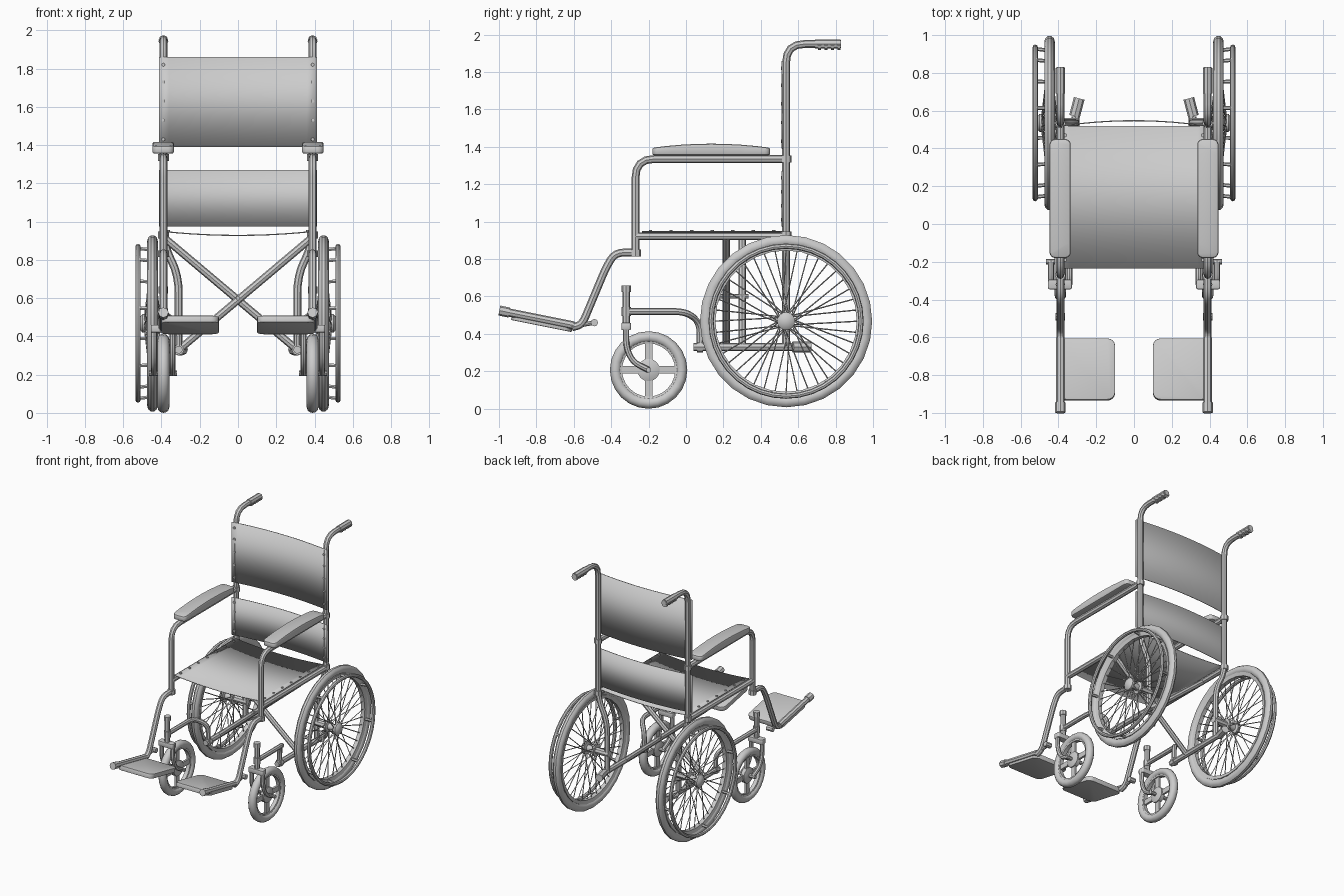
import bpy, bmesh, math
from mathutils import Vector, Matrix

cube = bpy.data.objects.get("Cube")
if cube:
    bpy.data.objects.remove(cube)

grey = bpy.data.materials.new("plain grey")
grey.use_nodes = True
grey.diffuse_color = (0.6, 0.6, 0.6, 1)
grey.node_tree.nodes["Principled BSDF"].inputs["Base Color"].default_value = (0.6, 0.6, 0.6, 1)


def finish(obj, mirror):
    """Material, edge-aware smoothing and the matching part on the other side."""
    obj.data.materials.clear()
    obj.data.materials.append(grey)
    bpy.ops.object.select_all(action='DESELECT')
    obj.select_set(True)
    bpy.context.view_layer.objects.active = obj
    bpy.ops.object.shade_smooth_by_angle(angle=math.radians(35))
    if mirror:
        obj.modifiers.new("other side", 'MIRROR')
    return obj


def mesh_object(name, bm, mirror=True):
    bmesh.ops.recalc_face_normals(bm, faces=bm.faces)
    mesh = bpy.data.meshes.new(name)
    bm.to_mesh(mesh)
    bm.free()
    obj = bpy.data.objects.new(name, mesh)
    bpy.context.collection.objects.link(obj)
    return finish(obj, mirror)


def rounded(points, bend):
    """Replace each inner corner of a path with a short arc."""
    pts = [Vector(p) for p in points]
    out = [pts[0]]
    for a, b, c in zip(pts, pts[1:], pts[2:]):
        start = b + (a - b).normalized() * min(bend, (a - b).length * 0.45)
        end = b + (c - b).normalized() * min(bend, (c - b).length * 0.45)
        for i in range(5):
            t = i / 4
            out.append(start * (1 - t) ** 2 + b * 2 * t * (1 - t) + end * t * t)
    return out + [pts[-1]]


def tubes(name, paths, radius, bend=0.07, mirror=True, sides=2):
    curve = bpy.data.curves.new(name, 'CURVE')
    curve.dimensions = '3D'
    curve.bevel_depth = radius
    curve.bevel_resolution = sides
    curve.use_fill_caps = True
    for path in paths:
        pts = rounded(path, bend)
        spline = curve.splines.new('POLY')
        spline.points.add(len(pts) - 1)
        for sp, p in zip(spline.points, pts):
            sp.co = (*p, 1)
    obj = bpy.data.objects.new(name, curve)
    bpy.context.collection.objects.link(obj)
    bpy.ops.object.select_all(action='DESELECT')
    obj.select_set(True)
    bpy.context.view_layer.objects.active = obj
    bpy.ops.object.convert(target='MESH')
    return finish(bpy.context.view_layer.objects.active, mirror)


def lathe(name, profile, centre, steps):
    """Spin a closed (x, radius) outline around a sideways axle."""
    bm = bmesh.new()
    y, z = centre
    rings = []
    for i in range(steps):
        a = math.tau * i / steps
        rings.append([bm.verts.new((x, y + r * math.sin(a), z + r * math.cos(a))) for x, r in profile])
    n = len(profile)
    for i in range(steps):
        p, q = rings[i], rings[(i + 1) % steps]
        for j in range(n):
            k = (j + 1) % n
            bm.faces.new((p[j], q[j], q[k], p[k]))
    bmesh.ops.remove_doubles(bm, verts=bm.verts, dist=0.0001)
    return mesh_object(name, bm)


def oval(x, r, half_x, half_r, n=10):
    return [(x + half_x * math.cos(math.tau * i / n), r + half_r * math.sin(math.tau * i / n)) for i in range(n)]


def solid(name, outline, z0, z1, matrix=Matrix(), bevel=0.01):
    """Extrude a flat outline upwards and soften its edges."""
    bm = bmesh.new()
    face = bm.faces.new([bm.verts.new((x, y, z0)) for x, y in outline])
    top = bmesh.ops.extrude_face_region(bm, geom=[face])
    bmesh.ops.translate(bm, vec=(0, 0, z1 - z0), verts=[v for v in top["geom"] if isinstance(v, bmesh.types.BMVert)])
    rim = [e for e in bm.edges if e.verts[0].co.z == e.verts[1].co.z]
    if bevel:
        bmesh.ops.bevel(bm, geom=rim, offset=bevel, segments=2, affect='EDGES', profile=0.5)
    bmesh.ops.transform(bm, matrix=matrix, verts=bm.verts)
    return mesh_object(name, bm)


def rounded_rect(x0, x1, y0, y1, r):
    pts = []
    for cx, cy, start in ((x1 - r, y1 - r, 0), (x0 + r, y1 - r, 90), (x0 + r, y0 + r, 180), (x1 - r, y0 + r, 270)):
        for i in range(5):
            a = math.radians(start + i * 22.5)
            pts.append((cx + r * math.cos(a), cy + r * math.sin(a)))
    return pts


def sling(name, point, thickness=0.006):
    """Thin cloth sheet whose middle hangs away from its two side edges."""
    bm = bmesh.new()
    rows = [[bm.verts.new(point(i / 8 - 1, v)) for i in range(17)] for v in (0, 1)]
    for i in range(16):
        bm.faces.new((rows[0][i], rows[0][i + 1], rows[1][i + 1], rows[1][i]))
    obj = mesh_object(name, bm, False)
    mod = obj.modifiers.new("thickness", 'SOLIDIFY')
    mod.thickness = thickness
    mod.offset = 0
    return obj


SIDE, POST, R = 0.39, 0.535, 0.021

# Main tubing
tubes("back_post", [[(SIDE, 0.83, 1.95), (SIDE, POST, 1.95), (SIDE, POST, 0.88),
                     (0.31, POST, 0.72), (0.31, POST, 0.33)]], R, 0.1)
tubes("armrest_tube", [[(SIDE, POST, 1.335), (SIDE, -0.27, 1.335), (SIDE, -0.27, 0.82)]], R, 0.1)
tubes("seat_rail", [[(SIDE, -0.27, 0.922), (SIDE, POST, 0.922)]], R)
tubes("caster_arm", [[(SIDE, -0.32, 0.52), (SIDE, 0, 0.52), (0.31, 0.075, 0.46), (0.31, 0.075, 0.33)]], 0.018)
tubes("lower_rail", [[(0.31, 0.04, 0.33), (0.31, 0.57, 0.33)]], R)
tubes("tipping_peg", [[(0.315, 0.57, 0.33), (0.29, 0.665, 0.33)]], 0.029)
for s, y in ((1, 0.215), (-1, 0.3)):
    tubes("cross_brace", [[(s * 0.385, y, 0.915), (-s * 0.315, y, 0.325)]], 0.02, mirror=False)
tubes("brace_bolt", [[(0, 0.18, 0.6), (0, 0.335, 0.6)]], 0.012, mirror=False)
tubes("frame_collar", [[(SIDE, POST, z - 0.018), (SIDE, POST, z + 0.018)] for z in (1.335, 0.93)]
      + [[(SIDE, -0.27, 0.815), (SIDE, -0.27, 0.85)], [(0.31, 0.06, 0.33), (0.31, 0.09, 0.33)]], 0.029)

# Push handle grips with finger ridges
tubes("grip", [[(SIDE, 0.69, 1.95), (SIDE, 0.825, 1.95)]], 0.025)
tubes("grip_ridge", [[(SIDE, y, 1.943), (SIDE, y + 0.016, 1.943)] for y in (0.705, 0.74, 0.775, 0.81)], 0.026)

# Cloth seat and back
sling("seat", lambda u, v: (u * 0.385, -0.235 + v * 0.755, 0.928 + 0.02 * u * u))
for name, low, high in (("upper_back", 1.39, 1.86), ("lower_back", 0.975, 1.27)):
    sling(name, lambda u, v: (u * 0.413, 0.547 - 0.033 * u * u, low + v * (high - low)))
tubes("seat_rivet", [[(0.365, -0.19 + i * 0.11, 0.944), (0.365, -0.19 + i * 0.11, 0.955)] for i in range(7)], 0.009)
tubes("back_rivet", [[(SIDE, 0.507, z), (SIDE, 0.519, z)]
                     for z in (1.01, 1.085, 1.16, 1.235, 1.43, 1.53, 1.63, 1.73, 1.82)], 0.009)

# Arched armrest pads
pad = solid("armrest_pad", rounded_rect(0.335, 0.447, -0.18, 0.45, 0.03), 1.355, 1.395)
bm = bmesh.new()
bm.from_mesh(pad.data)
for i in range(1, 8):
    bmesh.ops.bisect_plane(bm, geom=bm.verts[:] + bm.edges[:] + bm.faces[:],
                           plane_co=(0, -0.18 + i * 0.63 / 8, 0), plane_no=(0, 1, 0))
for v in bm.verts:
    if v.co.z > 1.37:
        v.co.z += 0.022 * (1 - ((v.co.y - 0.135) / 0.315) ** 2)
bm.to_mesh(pad.data)
bm.free()

# Footrests
tubes("footrest_hanger", [[(SIDE, -0.26, 0.835), (SIDE, -0.38, 0.835), (SIDE, -0.43, 0.75),
                           (SIDE, -0.555, 0.45), (SIDE, -0.61, 0.435)]], R, 0.05)
tubes("footrest_bar", [[(SIDE, -0.6, 0.445), (SIDE, -0.99, 0.523)]], 0.022)
tubes("footrest_tip", [[(SIDE, -0.945, 0.514), (SIDE, -0.998, 0.525)]], 0.027)
tubes("footrest_bolt", [[(SIDE, -0.56, 0.448), (SIDE, -0.49, 0.46)]], 0.012)
tubes("footrest_knob", [[(SIDE - 0.025, -0.49, 0.46), (SIDE + 0.025, -0.49, 0.46)]], 0.02)
tilt = Matrix.Translation((0, -0.77, 0.462)) @ Matrix.Rotation(math.radians(-11.3), 4, 'X')
solid("foot_plate", rounded_rect(0.1, 0.4, -0.165, 0.165, 0.04), -0.02, 0.015, tilt, 0.004)

# Large rear wheels
AXLE = (POST, 0.468)


def around(x, r, a):
    return (x, AXLE[0] + r * math.sin(a), AXLE[1] + r * math.cos(a))


lathe("rear_tyre", oval(0.447, 0.43, 0.028, 0.032), AXLE, 28)
lathe("rear_rim", [(0.425, 0.405), (0.469, 0.405), (0.463, 0.378), (0.431, 0.378)], AXLE, 28)
lathe("hand_rim", oval(0.523, 0.401, 0.014, 0.014, 8), AXLE, 36)
lathe("rear_hub", [(0.4, 0), (0.4, 0.045), (0.415, 0.045), (0.42, 0.025), (0.475, 0.025),
                   (0.48, 0.048), (0.5, 0.048), (0.515, 0.03), (0.518, 0)], AXLE, 16)
tubes("rear_axle", [[(0.29, *AXLE), (0.41, *AXLE)]], 0.025)
tubes("rim_pin", [[around(0.455, 0.392, math.tau * i / 8 + 0.2), around(0.52, 0.4, math.tau * i / 8 + 0.2)]
                  for i in range(8)], 0.01, sides=1)
spokes = []
for i in range(40):
    a = math.tau * i / 40
    lead = 0.5 if i // 2 % 2 else -0.5
    spokes.append([around(0.408 if i % 2 else 0.488, 0.04, a + lead), around(0.447, 0.385, a)])
tubes("rear_spokes", spokes, 0.0035, sides=0)

# Front casters
HUB = (-0.2, 0.207)
lathe("caster_tyre", oval(SIDE, 0.177, 0.031, 0.03, 12), HUB, 24)
lathe("caster_rim", [(0.37, 0.16), (0.41, 0.16), (0.405, 0.142), (0.375, 0.142)], HUB, 24)
lathe("caster_hub", [(0.365, 0), (0.365, 0.035), (0.375, 0.06), (0.405, 0.06), (0.415, 0.035), (0.415, 0)], HUB, 16)
for i in range(4):
    spin = Matrix.Translation((SIDE, *HUB)) @ Matrix.Rotation(i * math.pi / 2, 4, 'X')
    solid("caster_spoke", [(-0.008, -0.02), (0.008, -0.02), (0.008, 0.02), (-0.008, 0.02)], 0.04, 0.15, spin, 0)
tubes("caster_axle", [[(0.32, *HUB), (0.465, *HUB)]], 0.014)
tubes("caster_fork", [[(x, -0.32, 0.45), (x, -0.32, 0.33), (x, -0.285, 0.25), (x, *HUB)]
                      for x in (0.342, 0.44)], 0.016, 0.04)
solid("fork_crown", rounded_rect(0.328, 0.456, -0.346, -0.294, 0.012), 0.42, 0.46, bevel=0.006)
tubes("caster_stem", [[(SIDE, -0.32, 0.45), (SIDE, -0.32, 0.64)]], 0.02)
tubes("stem_cap", [[(SIDE, -0.32, 0.625), (SIDE, -0.32, 0.66)], [(SIDE, -0.32, 0.495), (SIDE, -0.32, 0.545)]], 0.025)
